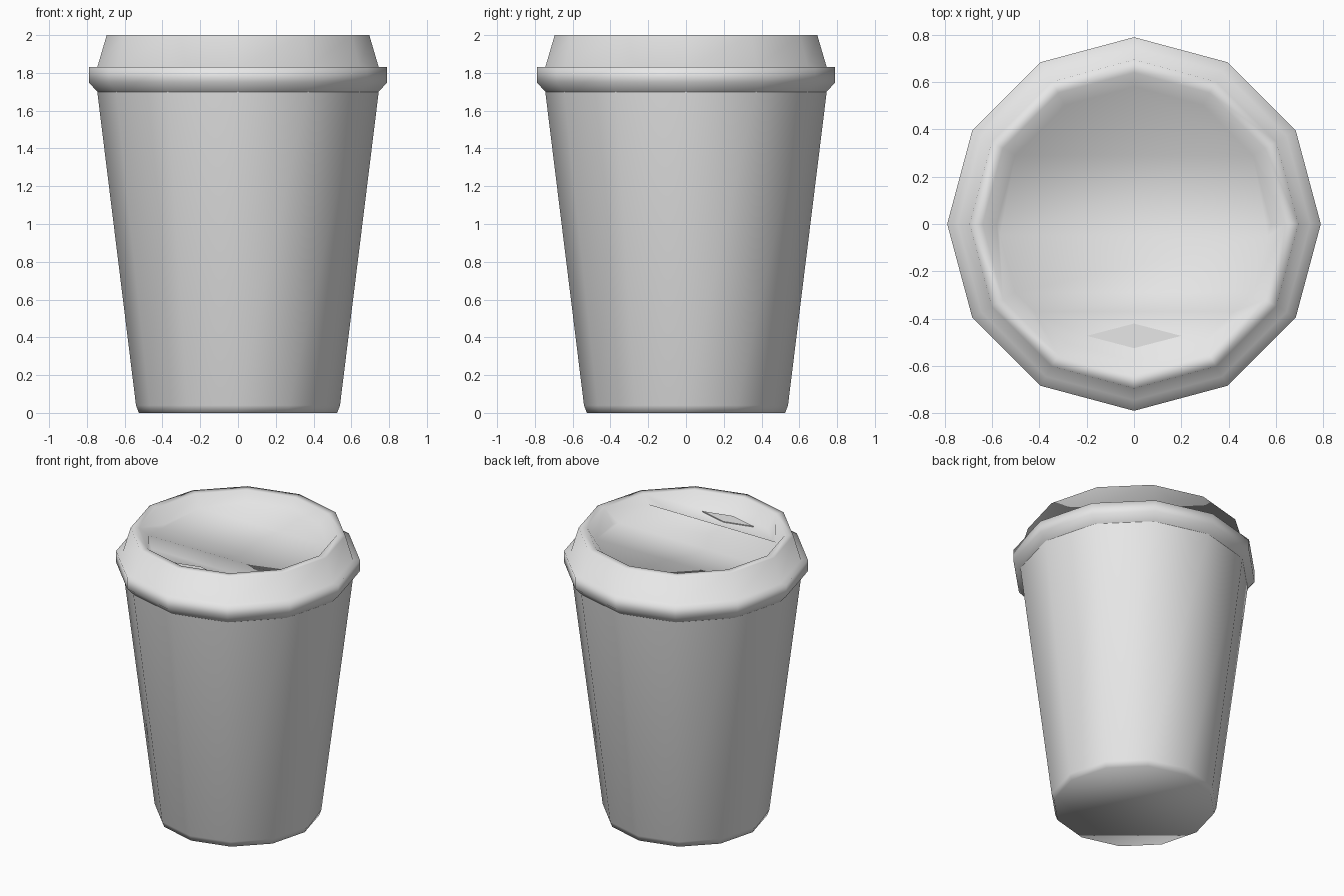
import bpy, bmesh, math
from mathutils import Vector

if "Cube" in bpy.data.objects:
    bpy.data.objects.remove(bpy.data.objects["Cube"])

SIDES = 12


def make_material(name, colour):
    mat = bpy.data.materials.new(name)
    mat.use_nodes = True
    mat.diffuse_color = colour
    mat.node_tree.nodes["Principled BSDF"].inputs["Base Color"].default_value = colour
    return mat


white = make_material("white", (0.8, 0.8, 0.8, 1))


def lathe(bm, profile):
    """Sweep (radius, height) points into rings and bridge them."""
    rings = []
    for r, z in profile:
        angles = [math.tau * i / SIDES for i in range(SIDES)]
        rings.append([bm.verts.new((r * math.cos(a), r * math.sin(a), z)) for a in angles])
    for low, high in zip(rings, rings[1:]):
        for i in range(SIDES):
            j = (i + 1) % SIDES
            bm.faces.new((low[i], low[j], high[j], high[i]))
    return rings


def finish(bm, name, smooth=True):
    mesh = bpy.data.meshes.new(name)
    bm.to_mesh(mesh)
    bm.free()
    for poly in mesh.polygons:
        poly.use_smooth = smooth
    mesh.materials.append(white)
    obj = bpy.data.objects.new(name, mesh)
    bpy.context.collection.objects.link(obj)
    return obj


# Cup body: tapered wall with a small chamfer and a closed base
bm = bmesh.new()
rings = lathe(bm, [(0.525, 0), (0.54, 0.04), (0.745, 1.70)])
bm.faces.new(rings[0][::-1])
finish(bm, "cup_body")

# Lid: flared rim, raised collar, lip and sunken floor
bm = bmesh.new()
rings = lathe(bm, [(0.745, 1.70), (0.79, 1.75), (0.79, 1.83), (0.745, 1.83),
                   (0.695, 2.0), (0.64, 2.0), (0.58, 1.92)])
floor = [bm.faces.new(rings[-1])]

# Lid floor heights run front to back: sipping ledge, crest, dip, back slope
heights = [(-0.58, 1.905), (-0.37, 1.905), (-0.29, 1.95), (-0.05, 1.89), (0.58, 1.95)]


def floor_height(y):
    for (y0, z0), (y1, z1) in zip(heights, heights[1:]):
        if y <= y1 + 1e-4:
            return z0 + (z1 - z0) * (y - y0) / (y1 - y0)
    return heights[-1][1]


for y, z in heights[1:-1]:
    parts = set(floor) | {e for f in floor for e in f.edges} | {v for f in floor for v in f.verts}
    bmesh.ops.bisect_plane(bm, geom=list(parts), dist=1e-3,
                           plane_co=Vector((0, y, 0)), plane_no=Vector((0, 1, 0)))
    floor = [f for f in bm.faces if all(abs(v.co.z - 1.92) < 1e-4 for v in f.verts)]
for v in {v for f in floor for v in f.verts}:
    v.co.z = floor_height(v.co.y)
finish(bm, "lid")

# Sip opening: thin diamond plate on the ledge
bm = bmesh.new()
diamond = [(-0.2, -0.473), (0, -0.525), (0.2, -0.473), (0, -0.421)]
face = bm.faces.new([bm.verts.new((x, y, 1.903)) for x, y in diamond])
top = bmesh.ops.extrude_face_region(bm, geom=[face])["geom"]
for v in top:
    if isinstance(v, bmesh.types.BMVert):
        v.co.z += 0.008
bmesh.ops.recalc_face_normals(bm, faces=bm.faces)
finish(bm, "sip_opening", smooth=False)
